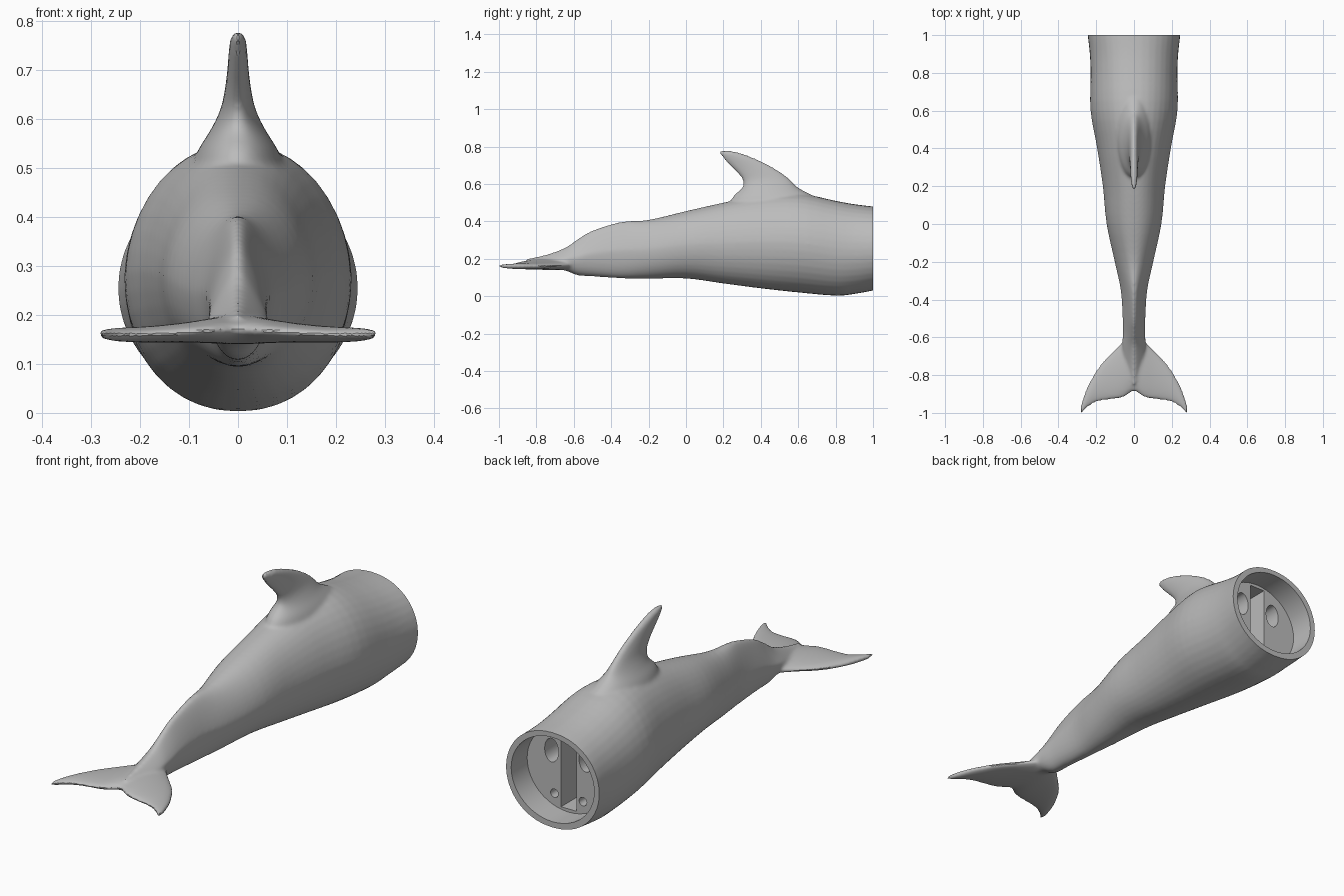
import bpy, bmesh, math
from mathutils import Vector

if "Cube" in bpy.data.objects:
    bpy.data.objects.remove(bpy.data.objects["Cube"])

grey = bpy.data.materials.new("plain grey")
grey.use_nodes = True
colour = (0.5, 0.5, 0.5, 1)
grey.diffuse_color = colour
grey.node_tree.nodes["Principled BSDF"].inputs["Base Color"].default_value = colour


def refine(stations, steps):
    """Smooth a list of stations with a Catmull-Rom spline."""
    out, last = [], len(stations) - 1
    for i in range(last):
        a, b, c, d = (stations[min(max(k, 0), last)] for k in (i - 1, i, i + 1, i + 2))
        for s in range(steps):
            t = s / steps
            out.append([q + t * (r - p) / 2 + t * t * (p - 2.5 * q + 2 * r - w / 2)
                        + t ** 3 * (1.5 * (q - r) + (w - p) / 2)
                        for p, q, r, w in zip(a, b, c, d)])
    return out + [list(stations[-1])]


def loft(bm, stations, section, steps=4, sides=40):
    """Skin a closed section along the stations and cap both ends."""
    rings = []
    for st in refine(stations, steps):
        angles = (math.tau * k / sides for k in range(sides))
        rings.append([bm.verts.new(section(st, math.cos(a), math.sin(a))) for a in angles])
    faces = [bm.faces.new(rings[0]), bm.faces.new(rings[-1])]
    for r, s in zip(rings, rings[1:]):
        faces += [bm.faces.new((r[k], r[k - 1], s[k - 1], s[k])) for k in range(sides)]
    bmesh.ops.recalc_face_normals(bm, faces=faces)


def new_object(name, bm):
    mesh = bpy.data.meshes.new(name)
    bm.to_mesh(mesh)
    bm.free()
    obj = bpy.data.objects.new(name, mesh)
    bpy.context.collection.objects.link(obj)
    mesh.materials.append(grey)
    return obj


# Torso: y, half width, bottom, top, pinch of the upper ridge
torso = [
    (1.06, .25, .04, .475, 0), (1, .245, .03, .48, 0), (.9, .234, .012, .492, 0),
    (.8, .23, .003, .51, 0), (.6, .23, .02, .55, .05), (.4, .195, .042, .54, .1),
    (.2, .165, .068, .50, .1), (0, .145, .095, .455, .1), (-.2, .102, .094, .408, .2),
    (-.35, .07, .096, .397, .4), (-.5, .06, .106, .352, .55), (-.58, .06, .112, .305, .6),
    (-.65, .06, .138, .258, .6), (-.75, .045, .145, .222, .6), (-.85, .02, .15, .2, .5),
]


def torso_section(st, c, s):
    y, w, lo, hi, pinch = st
    x = w * math.copysign(abs(c) ** .93, c) * (1 - pinch * max(s, 0))
    return Vector((x, y, (lo + hi) / 2 + s * (hi - lo) / 2))


# Back fin: z, trailing y, leading y, half thickness
fin = [
    (.46, .22, .78, .11), (.53, .25, .69, .085), (.58, .30, .6, .055), (.62, .303, .56, .036),
    (.66, .275, .51, .027), (.70, .235, .445, .022), (.74, .197, .36, .019),
    (.768, .178, .28, .015), (.777, .185, .235, .008),
]


def fin_section(st, c, s):
    z, back, front, h = st
    return Vector((s * h, (back + front) / 2 + c * (front - back) / 2, z))


# Tail fluke: x, leading y, trailing y, height, half thickness
half_fluke = [
    (.05, -.61, -.915, .168, .026), (.1, -.663, -.928, .165, .021),
    (.15, -.713, -.933, .162, .018), (.2, -.775, -.943, .16, .016),
    (.25, -.868, -.974, .16, .014), (.275, -.94, -1.002, .161, .011), (.283, -.975, -1.006, .161, .006),
]
fluke = [(-x, *rest) for x, *rest in reversed(half_fluke)]
fluke += [(0, -.56, -.885, .17, .03)] + half_fluke


def fluke_section(st, c, s):
    x, front, back, z, h = st
    return Vector((x, (front + back) / 2 + c * (front - back) / 2, z + s * h))


bm = bmesh.new()
loft(bm, torso, torso_section)
loft(bm, fin, fin_section)
loft(bm, fluke, fluke_section)
body = new_object("body", bm)

# Blend the parts into one smooth skin
remesh = body.modifiers.new("blend", 'REMESH')
remesh.mode = 'VOXEL'
remesh.voxel_size = .008
smooth = body.modifiers.new("soften", 'SMOOTH')
smooth.factor = .5
smooth.iterations = 8

cutters = []


def cut(name, bm):
    cutter = new_object(name, bm)
    cutter.hide_render = True
    cutters.append(cutter)
    mod = body.modifiers.new(name, 'BOOLEAN')
    mod.operation = 'DIFFERENCE'
    mod.solver = 'EXACT'
    mod.object = cutter


def cut_box(name, size, centre):
    bm = bmesh.new()
    bmesh.ops.create_cube(bm, size=1)
    bmesh.ops.scale(bm, vec=size, verts=bm.verts)
    bmesh.ops.translate(bm, vec=centre, verts=bm.verts)
    cut(name, bm)


def cut_bore(name, x, z, rx, rz, y0, y1):
    bm = bmesh.new()
    loft(bm, [(y0,), (y1,)], lambda st, c, s: Vector((x + rx * c, st[0], z + rz * s)), 1, 48)
    cut(name, bm)


# Flat open end, round socket, centre slot and pin holes
MID, FLOOR = .257, .88
cut_box("end_trim", (1, .2, 1), (0, 1.1, .3))
cut_bore("socket", 0, MID, .218, .2, FLOOR, 1.1)
cut_box("slot", (.08, .2, .37), (0, FLOOR - .05, MID))
for side in (-1, 1):
    cut_bore("large_hole", side * .09, MID + .07, .036, .056, FLOOR - .12, FLOOR + .04)
    cut_bore("small_hole", side * .075, MID - .13, .02, .02, FLOOR - .08, FLOOR + .04)

# Bake the modifiers and drop the cutters
graph = bpy.context.evaluated_depsgraph_get()
baked = bpy.data.meshes.new_from_object(body.evaluated_get(graph))
body.modifiers.clear()
body.data = baked
baked.materials.clear()
baked.materials.append(grey)
for cutter in cutters:
    bpy.data.objects.remove(cutter)

bpy.ops.object.select_all(action='DESELECT')
body.select_set(True)
bpy.context.view_layer.objects.active = body
bpy.ops.object.shade_smooth_by_angle(angle=math.radians(35))
